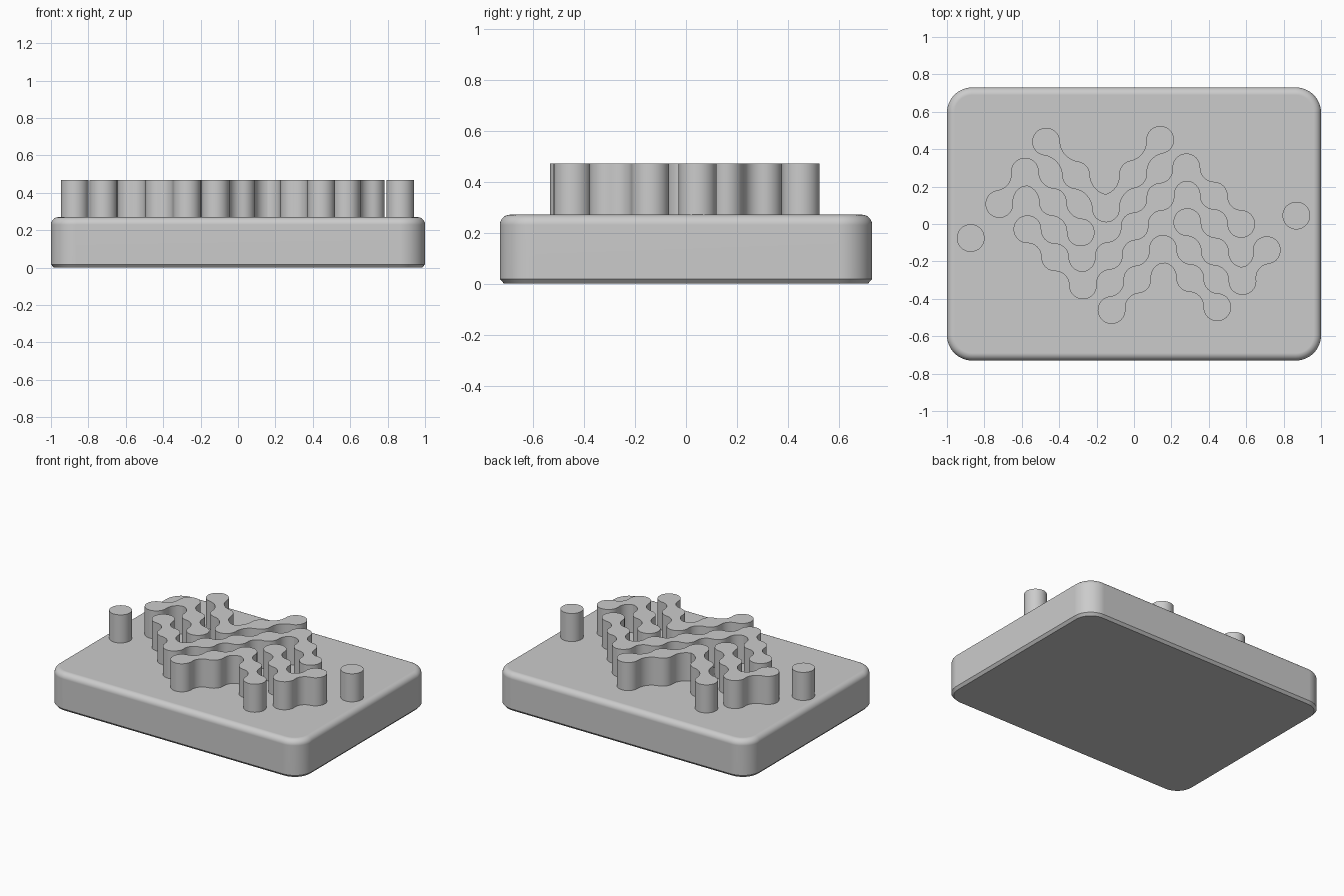
import bpy, bmesh
from math import sin, cos, pi, radians, tau, atan2
from mathutils import Vector

cube = bpy.data.objects.get("Cube")
if cube:
    bpy.data.objects.remove(cube, do_unlink=True)

grey = bpy.data.materials.new("plain grey")
grey.use_nodes = True
grey.diffuse_color = (0.6, 0.6, 0.6, 1)
grey.node_tree.nodes["Principled BSDF"].inputs["Base Color"].default_value = (0.6, 0.6, 0.6, 1)

BASE_TOP, WALL_TOP = 0.27, 0.47
R = 0.074          # post radius
NECK = 0.03        # half width of the neck between posts
PITCH = 0.22       # distance between posts


def loft(name, rings):
    """Skin a stack of equal-length rings and cap both ends."""
    bm = bmesh.new()
    rows = [[bm.verts.new(p) for p in ring] for ring in rings]
    n = len(rows[0])
    for low, high in zip(rows, rows[1:]):
        for i in range(n):
            j = (i + 1) % n
            bm.faces.new((low[i], low[j], high[j], high[i]))
    bm.faces.new(rows[0][::-1])
    bm.faces.new(rows[-1])
    for f in bm.faces:
        f.smooth = True
    mesh = bpy.data.meshes.new(name)
    bm.to_mesh(mesh)
    bm.free()
    mesh.set_sharp_from_angle(angle=radians(35))
    mesh.materials.append(grey)
    ob = bpy.data.objects.new(name, mesh)
    bpy.context.collection.objects.link(ob)
    mod = ob.modifiers.new("even shading", 'WEIGHTED_NORMAL')
    mod.keep_sharp = True
    return ob


def prism(name, outline):
    return loft(name, [[(p.x, p.y, z) for p in outline] for z in (BASE_TOP - 0.01, WALL_TOP)])


def arc(centre, radius, start, sweep, steps):
    return [centre + radius * Vector((cos(start + sweep * i / steps), sin(start + sweep * i / steps)))
            for i in range(steps + 1)]


def angle(v):
    return atan2(v.y, v.x)


def fillet(a, b):
    """Concave arc joining post a to post b on the right-hand side."""
    axis = b - a
    d = axis.length
    f = (d * d / 4 + NECK ** 2 - R ** 2) / (2 * (R - NECK))
    side = Vector((axis.y, -axis.x)) / d
    centre = (a + b) / 2 + side * (NECK + f)
    start = angle(a - centre)
    sweep = (angle(b - centre) - start + pi) % tau - pi
    return arc(centre, f, start, sweep, 8)


def wavy_wall(name, corners):
    # posts evenly spaced along the zigzag
    corners = [Vector(c) for c in corners]
    posts = [corners[0]]
    for a, b in zip(corners, corners[1:]):
        n = round((b - a).length / PITCH)
        posts += [a.lerp(b, (i + 1) / n) for i in range(n)]
    # go along one side and back along the other
    tour = posts + posts[-2:0:-1]
    n = len(tour)
    fillets = [fillet(tour[i], tour[(i + 1) % n]) for i in range(n)]
    outline = []
    for i in range(n):
        post = tour[(i + 1) % n]
        here, following = fillets[i], fillets[(i + 1) % n]
        outline += here
        start = angle(here[-1] - post)
        sweep = (angle(following[0] - post) - start) % tau
        if sweep < 1.75 * pi:
            outline += arc(post, R, start, sweep, max(2, int(sweep * 6)))[1:-1]
    prism(name, outline)


# base slab: chamfered underside, rounded upper edge
def slab_ring(inset, z):
    corner, ring = 0.135, []
    for k, (sx, sy) in enumerate([(1, 1), (-1, 1), (-1, -1), (1, -1)]):
        c = Vector((sx * (1 - corner), sy * (0.73 - corner)))
        ring += [(p.x, p.y, z) for p in arc(c, corner - inset, k * pi / 2, pi / 2, 12)]
    return ring


EDGE = 0.04
profile = [(0.016, 0), (0, 0.018)]
for i in range(9):
    t = i / 8 * pi / 2
    profile.append((EDGE * (1 - cos(t)), BASE_TOP - EDGE * (1 - sin(t))))
loft("base_slab", [slab_ring(*p) for p in profile])

# raised zigzag walls
wavy_wall("back_wall", [(-0.47, 0.44), (-0.15, 0.083), (0.14, 0.45)])
wavy_wall("right_wall", [(-0.72, 0.107), (-0.583, 0.28), (-0.285, -0.045)])
wavy_wall("middle_wall", [(-0.57, -0.028), (-0.273, -0.328), (0.28, 0.303), (0.573, 0)])
wavy_wall("front_wall", [(-0.12, -0.46), (0.155, -0.133), (0.445, -0.445)])
wavy_wall("left_wall", [(0.285, 0.01), (0.58, -0.305), (0.71, -0.14)])

# single posts at both ends
for name, x, y in (("right_post", -0.873, -0.075), ("left_post", 0.868, 0.045)):
    prism(name, arc(Vector((x, y)), R, 0, tau, 40)[:-1])
